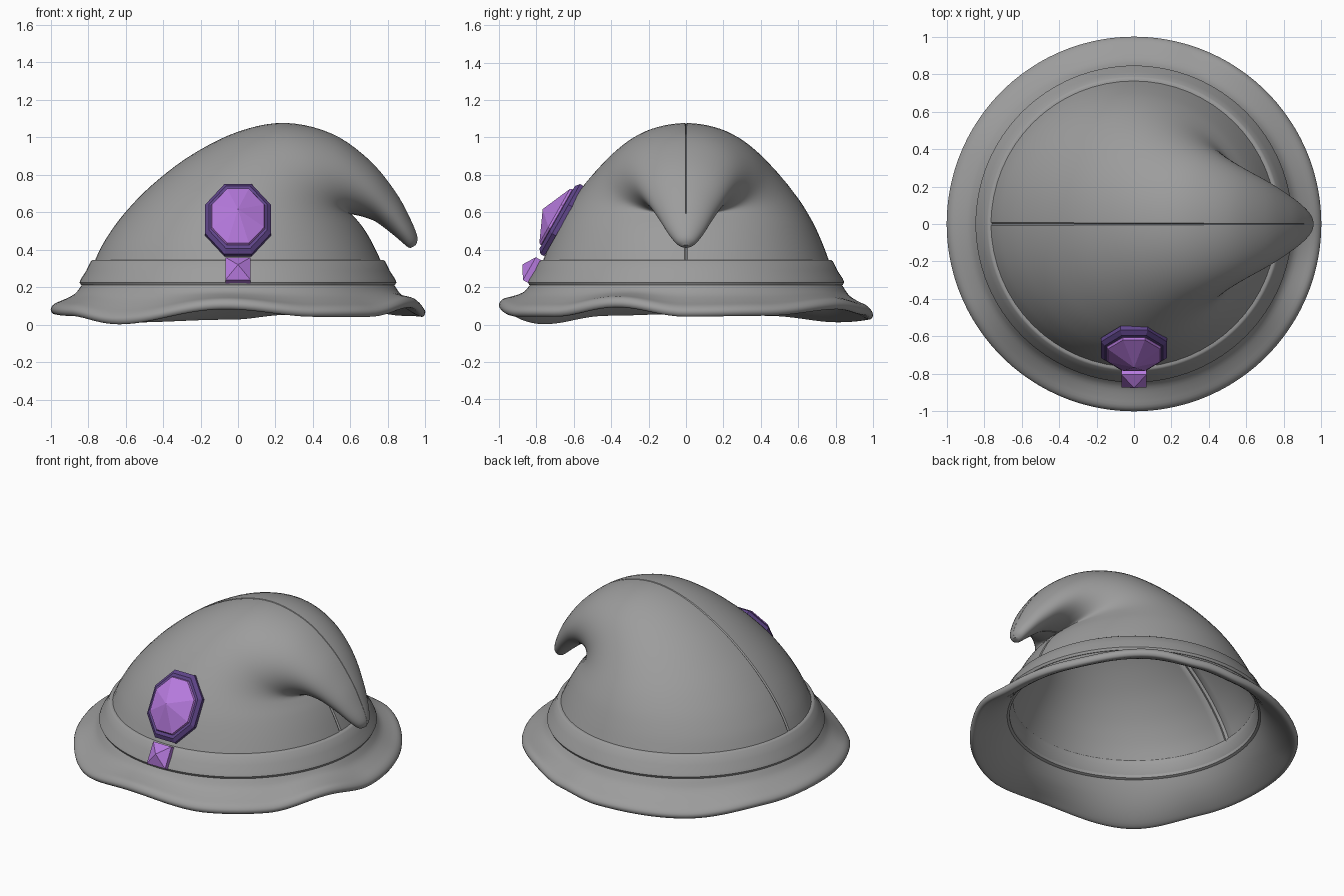
import bpy
import bmesh
from math import sin, cos, pi, radians
from mathutils import Vector

cube = bpy.data.objects.get("Cube")
if cube:
    bpy.data.objects.remove(cube, do_unlink=True)


def make_material(name, rgb):
    mat = bpy.data.materials.new(name)
    mat.use_nodes = True
    mat.diffuse_color = (*rgb, 1)
    mat.node_tree.nodes["Principled BSDF"].inputs["Base Color"].default_value = (*rgb, 1)
    return mat


grey = make_material("grey_felt", (0.335, 0.335, 0.335))
purple = make_material("gem_purple", (0.47, 0.195, 0.73))
dark = make_material("setting_purple", (0.115, 0.06, 0.25))


def skin(name, rings, mat, cap_start=False, cap_end=False, loop=False, smooth=True):
    """Join equal rings of points into one surface."""
    bm = bmesh.new()
    rows = [[bm.verts.new(p) for p in ring] for ring in rings]
    pairs = list(zip(rows, rows[1:]))
    if loop:
        pairs.append((rows[-1], rows[0]))
    n = len(rows[0])
    for low, high in pairs:
        for i in range(n):
            j = (i + 1) % n
            bm.faces.new((low[i], low[j], high[j], high[i]))
    if cap_start:
        bm.faces.new(rows[0])
    if cap_end:
        bm.faces.new(rows[-1])
    bmesh.ops.remove_doubles(bm, verts=bm.verts, dist=0.0001)
    bmesh.ops.recalc_face_normals(bm, faces=bm.faces)
    mesh = bpy.data.meshes.new(name)
    bm.to_mesh(mesh)
    bm.free()
    mesh.materials.append(mat)
    obj = bpy.data.objects.new(name, mesh)
    bpy.context.collection.objects.link(obj)
    if smooth:
        bpy.ops.object.select_all(action='DESELECT')
        obj.select_set(True)
        bpy.context.view_layer.objects.active = obj
        bpy.ops.object.shade_smooth_by_angle(angle=radians(38))
    return obj


def refine(rows, steps):
    """Smooth curve through rows of numbers."""
    out = []
    for i in range(len(rows) - 1):
        p0, p1, p2, p3 = (rows[min(max(i + k, 0), len(rows) - 1)] for k in (-1, 0, 1, 2))
        for s in range(steps):
            t = s / steps
            out.append([0.5 * (2 * b + (c - a) * t + (2 * a - 5 * b + 4 * c - d) * t ** 2
                               + (3 * b - a - 3 * c + d) * t ** 3)
                        for a, b, c, d in zip(p0, p1, p2, p3)])
    return out + [list(rows[-1])]


# Crown: outer x, z, inner x, z and half width of each section up to the curled tip
sections = [
    (-0.79, 0.27, 0.79, 0.27, 0.79),
    (-0.765, 0.34, 0.763, 0.34, 0.765),
    (-0.71, 0.45, 0.715, 0.44, 0.725),
    (-0.61, 0.59, 0.67, 0.515, 0.675),
    (-0.46, 0.745, 0.63, 0.565, 0.61),
    (-0.25, 0.905, 0.61, 0.585, 0.53),
    (0.0, 1.03, 0.61, 0.588, 0.445),
    (0.25, 1.077, 0.63, 0.585, 0.37),
    (0.5, 1.02, 0.67, 0.575, 0.295),
    (0.7, 0.88, 0.735, 0.55, 0.225),
    (0.84, 0.71, 0.81, 0.495, 0.155),
    (0.92, 0.565, 0.87, 0.445, 0.1),
    (0.957, 0.47, 0.905, 0.415, 0.055),
    (0.95, 0.425, 0.922, 0.41, 0.02),
]
# Extra points beside the two seams make a narrow groove
half = [0, 0.012, 0.03] + [i * pi / 32 for i in range(1, 32)] + [pi - 0.03, pi - 0.012]
angles = half + [a + pi for a in half]
crown_rings = []
for ox, oz, ix, iz, w in refine(sections, 5):
    outer, inner = Vector((ox, 0, oz)), Vector((ix, 0, iz))
    mid, arm = (outer + inner) / 2, (outer - inner) / 2
    ring = []
    for a in angles:
        on_seam = a in (0, pi)
        reach = max(arm.length - 0.008, arm.length * 0.88) / arm.length if on_seam else 1
        ring.append(mid + arm * cos(a) * reach + Vector((0, w * sin(a), 0)))
    crown_rings.append(ring)
crown = skin("crown", crown_rings, grey, cap_end=True)
shell = crown.modifiers.new("thickness", 'SOLIDIFY')
shell.thickness = 0.028
shell.offset = -1

# Height of the wavy brim edge by angle in degrees
waves = [(0, 0.04), (25, 0.045), (55, 0.08), (75, 0.05), (92, 0.025), (125, 0.01),
         (155, 0.045), (180, 0.055), (205, 0.045), (230, 0.0), (266, 0.08), (295, 0.04),
         (315, 0.04), (338, 0.09), (360, 0.04)]


def edge_height(deg):
    for (a, h), (b, k) in zip(waves, waves[1:]):
        if a <= deg <= b:
            t = (deg - a) / (b - a)
            return h + (k - h) * (1 - cos(pi * t)) / 2


def lathe(name, profile, count, loop):
    """Spin (radius, height, wave share) rows about z."""
    rings = []
    for r, z, share in profile:
        ring = []
        for i in range(count):
            a = 2 * pi * i / count
            lift = share * (edge_height(360 * i / count) - 0.05)
            ring.append(Vector((r * cos(a), r * sin(a), z + lift)))
        rings.append(ring)
    return skin(name, rings, grey, loop=loop)


# Brim: upper side, rolled edge, then underside up into the crown wall
brim_profile = [
    (0.785, 0.28, 0), (0.835, 0.21, 0), (0.872, 0.163, 0.3), (0.93, 0.13, 0.7),
    (0.98, 0.107, 1), (1.0, 0.078, 1), (0.985, 0.052, 1), (0.945, 0.065, 0.95),
    (0.88, 0.105, 0.6), (0.815, 0.165, 0.2), (0.757, 0.25, 0), (0.734, 0.325, 0),
    (0.745, 0.355, 0),
]
lathe("brim", refine(brim_profile, 3), 144, False)

# Hat band
band_profile = [
    (0.757, 0.23, 0), (0.757, 0.344, 0), (0.775, 0.345, 0), (0.786, 0.338, 0),
    (0.81, 0.288, 0), (0.838, 0.245, 0), (0.846, 0.226, 0), (0.838, 0.211, 0), (0.80, 0.211, 0),
]
lathe("hat_band", band_profile, 128, True)


def faceted(name, centre, sides, rows, mat):
    """Stack flat-sided rings (half width, half height, depth) facing forward and up."""
    normal, up = Vector((0, -0.87, 0.493)), Vector((0, 0.493, 0.87))
    grow = 1 / cos(pi / sides)
    rings = []
    for rx, ry, depth in rows:
        ring = []
        for k in range(sides):
            a = 2 * pi * (k + 0.5) / sides
            ring.append(Vector(centre) + Vector((rx * grow * cos(a), 0, 0))
                        + up * ry * grow * sin(a) + normal * depth)
        rings.append(ring)
    skin(name, rings, mat, cap_start=True, cap_end=rows[-1][0] > 0, smooth=False)


# Large octagonal jewel in its setting, and the small square stud on the band
jewel_centre = (0, -0.66, 0.557)
faceted("jewel_setting", jewel_centre, 8,
        [(0.175, 0.215, -0.01), (0.175, 0.215, 0.014), (0.155, 0.192, 0.033)], dark)
faceted("jewel", jewel_centre, 8,
        [(0.135, 0.162, 0.02), (0.145, 0.172, 0.036), (0.14, 0.167, 0.048), (0, 0, 0.122)], purple)
faceted("band_stud", (0, -0.818, 0.288), 4,
        [(0.068, 0.07, -0.03), (0.068, 0.07, 0.022), (0, 0, 0.066)], purple)
